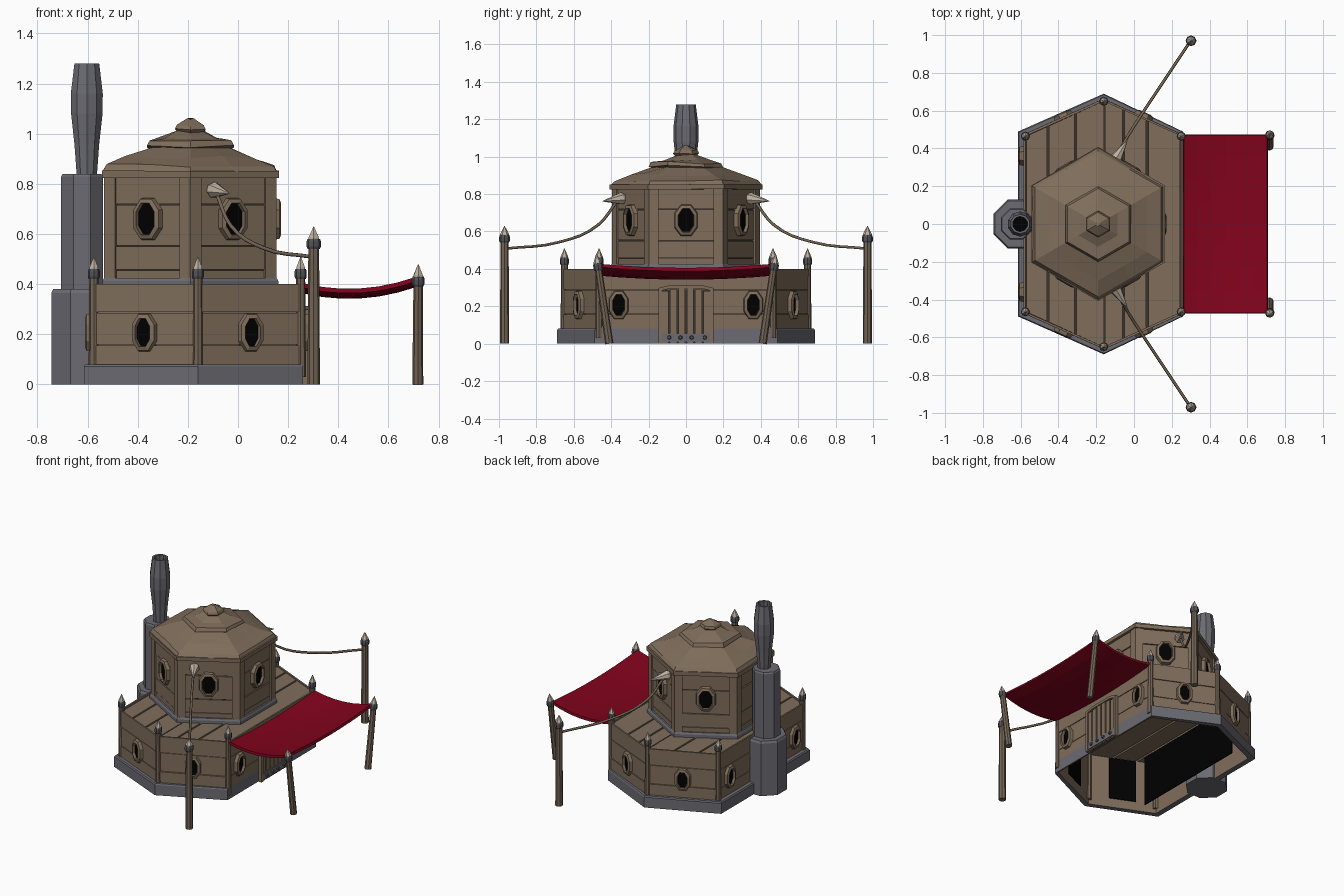
import bpy, bmesh, math, random
from mathutils import Vector, Matrix

if "Cube" in bpy.data.objects:
    bpy.data.objects.remove(bpy.data.objects["Cube"])
random.seed(4)

def material(name, rgb):
    m = bpy.data.materials.new(name)
    m.diffuse_color = (*rgb, 1)
    m.use_nodes = True
    m.node_tree.nodes["Principled BSDF"].inputs["Base Color"].default_value = m.diffuse_color
    return m

WOOD = material("brown wood", (0.215, 0.155, 0.105))
POLE = material("pole wood", (0.175, 0.13, 0.09))
GAP = material("gap brown", (0.045, 0.033, 0.024))
STONE = material("grey stone", (0.145, 0.145, 0.168))
METAL = material("dark metal", (0.085, 0.085, 0.1))
BONE = material("bone", (0.52, 0.44, 0.35))
RED = material("red cloth", (0.225, 0.001, 0.012))
BLACK = material("black", (0.0, 0.0, 0.0))

def mesh(name, verts, faces, mat, M=None):
    bm = bmesh.new()
    vs = [bm.verts.new(M @ Vector(v) if M else v) for v in verts]
    for f in faces:
        bm.faces.new([vs[i] for i in f])
    bmesh.ops.recalc_face_normals(bm, faces=bm.faces)
    me = bpy.data.meshes.new(name)
    bm.to_mesh(me)
    bm.free()
    me.materials.append(mat)
    ob = bpy.data.objects.new(name, me)
    bpy.context.collection.objects.link(ob)
    return ob

def loft(name, rings, mat, M=None, caps=True, loop=False):
    """Skin a list of equally long point rings."""
    n, k = len(rings[0]), len(rings)
    faces = [(i * n + j, i * n + (j + 1) % n, (i + 1) % k * n + (j + 1) % n, (i + 1) % k * n + j)
             for i in range(k if loop else k - 1) for j in range(n)]
    if caps and not loop:
        faces += [tuple(range(n)), tuple(range((k - 1) * n, k * n))]
    return mesh(name, [p for r in rings for p in r], faces, mat, M)

def box(name, M, x, y, z, mat):
    rings = [[(x[0], y[0], h), (x[1], y[0], h), (x[1], y[1], h), (x[0], y[1], h)] for h in z]
    return loft(name, rings, mat, M)

def turned(name, prof, n, at, mat, jitter=0, start=90, odd=1, **kw):
    """Revolve (radius, z) pairs around a vertical axis; odd scales every second corner."""
    rings = []
    for r, z in prof:
        ring = []
        for i in range(n):
            a, k = math.radians(start + 360 * i / n), r * (odd if i % 2 else 1)
            ring.append((at[0] + k * math.cos(a), at[1] + k * math.sin(a),
                         z + random.uniform(-jitter, jitter)))
        rings.append(ring)
    return loft(name, rings, mat, **kw)

def rod(name, a, b, prof, n, mat):
    """Turned rod from a to b; prof holds (radius, fraction along)."""
    a, b = Vector(a), Vector(b)
    M = Matrix.Translation(a) @ (b - a).to_track_quat('Z', 'Y').to_matrix().to_4x4()
    return turned(name, [(r, t * (b - a).length) for r, t in prof], n, (0, 0), mat, M=M)

def wall_frame(p, q):
    """Local x along the wall, y outward, z up; origin at wall middle on the ground."""
    p, q = Vector((*p, 0)), Vector((*q, 0))
    x = (q - p).normalized()
    y = Vector((x.y, -x.x, 0))
    M = Matrix((x, y, (0, 0, 1))).transposed().to_4x4()
    return Matrix.Translation((p + q) / 2) @ M, (q - p).length / 2

def window(name, M, x, z, w, h):
    def octagon(k, y):
        c = 0.45
        pts = [(1, c), (c, 1), (-c, 1), (-1, c), (-1, -c), (-c, -1), (c, -1), (1, -c)]
        return [(x + px * (w - k), y, z + pz * (h - k)) for px, pz in pts]
    loft(name + "_frame", [octagon(0, 0.0), octagon(0.006, 0.03), octagon(0.022, 0.036),
                           octagon(0.026, 0.0)], WOOD, M, loop=True)
    mesh(name + "_pane", octagon(0.024, 0.018), [tuple(range(8))], BLACK, M)

def spiked_post(name, base, top, r):
    """Wooden post with a metal cuff and a bone tip."""
    base, top = Vector(base), Vector(top)
    d = (top - base).normalized()
    rod(name, base, top - d * 0.05, [(r, 0), (r * 0.85, 1)], 8, POLE)
    rod(name + "_cuff", top - d * 0.09, top - d * 0.05,
        [(r * 0.95, 0), (r * 1.15, 0.25), (r * 1.15, 0.75), (r, 1)], 8, METAL)
    rod(name + "_tip", top - d * 0.055, top, [(r * 0.95, 0), (r * 0.95, 0.2), (0.001, 1)], 6, BONE)

# ---- Lower storey footprint: stretched hexagon, counter-clockwise
def footprint(o=0):
    return [(0.25 + o, -0.465 - o * .6), (0.25 + o, 0.465 + o * .6), (-0.16, 0.65 + o),
            (-0.575 - o, 0.465 + o * .6), (-0.575 - o, -0.465 - o * .6), (-0.16, -0.65 - o)]

def level(o, z):
    return [(min(x, 0.26), y, z) for x, y in footprint(o)]

loft("stone_base", [level(0.002, 0), level(0.04, 0), level(0.04, 0.072), level(0.034, 0.08),
                    level(0.002, 0.08)], STONE, loop=True)
loft("lower_shell", [level(0, 0.0), level(0, 0.38)], WOOD, caps=False)
mesh("deck_underlay", level(0, 0.38), [tuple(range(6))], GAP)

# Lower walls: three horizontal planks each, windows and dark inner panels
pts = footprint()
for i in range(6):
    M, half = wall_frame(pts[i], pts[(i + 1) % 6])
    low = 0.0 if i == 0 else 0.08
    for z0, z1 in ((low, 0.155), (0.159, 0.286), (0.29, 0.40)):
        y = random.uniform(0.009, 0.013)
        box("wall_plank", M, (-half, half), (0, y), (z0, z1), WOOD)
    for x in ((-0.36, 0.36) if i in (0, 3) else (0,)):
        window("lower_window", M, x, 0.207, 0.054, 0.078)
        if i != 3:
            box("inner_panel", M, (x - 0.09, x + 0.09), (-0.012, -0.006), (0.06, 0.36), BLACK)
    if i == 3:
        box("inner_back_panel", M, (-0.44, 0.44), (-0.116, -0.11), (0.01, 0.365), BLACK)
    spiked_post("corner_post", (*pts[i], 0.03), (*pts[i], 0.51), 0.021)

# Deck planks running along y, clipped to the footprint
edges = [-0.575, -0.455, -0.31, -0.16, -0.055, 0.07, 0.25]
for a, b in zip(edges, edges[1:]):
    a, b = a + 0.006, b - (0 if b == -0.16 else 0.006)
    ya, yb = (0.65 - 0.45 * abs(v + 0.16) for v in (a, b))
    loft("deck_plank", [[(a, -ya, z), (b, -yb, z), (b, yb, z), (a, ya, z)] for z in (0.368, 0.392)], WOOD)

# Door on the +x wall
M, half = wall_frame(pts[0], pts[1])
box("door_back", M, (-0.13, 0.13), (0.012, 0.018), (0, 0.29), GAP)
for k in range(6):
    x = -0.112 + k * 0.0448
    top = 0.298 - abs(k - 2.5) * 0.006
    box("door_slat", M, (x - 0.018, x + 0.018), (0.015, 0.03), (0, top), WOOD)
for s in (-1, 1):
    box("door_jamb", M, (s * 0.137 - 0.01, s * 0.137 + 0.01), (0.01, 0.036), (0, 0.285), WOOD)
loft("door_lintel", [[(x, 0.01, z), (x, 0.036, z), (x, 0.036, z + 0.018), (x, 0.01, z + 0.018)]
                     for x, z in ((-0.147, 0.28), (-0.09, 0.294), (0.09, 0.294), (0.147, 0.28))], WOOD, M)
box("door_band", M, (-0.13, 0.13), (0.02, 0.035), (0.008, 0.055), STONE)
for y in (-0.09, -0.03, 0.03, 0.1):
    rod("door_rivet", (0.28, y, 0.033), (0.296, y, 0.033), [(0.013, 0), (0.009, 1)], 6, METAL)

# ---- Upper storey: regular hexagonal tower
C = (-0.19, 0.0)
turned("tower_plinth", [(0.405, 0.38), (0.405, 0.412), (0.397, 0.425)], 6, C, STONE)
turned("tower_shell", [(0.376, 0.39), (0.376, 0.84)], 6, C, GAP, caps=False)
hexa = [(C[0] + 0.376 * math.cos(math.radians(a)), 0.376 * math.sin(math.radians(a)))
        for a in range(-30, 330, 60)]
for i in range(6):
    M, half = wall_frame(hexa[i], hexa[(i + 1) % 6])
    for z0, z1 in ((0.425, 0.455), (0.459, 0.55), (0.555, 0.715), (0.72, 0.835)):
        box("tower_plank", M, (-half, half), (0, random.uniform(0.006, 0.01)), (z0, z1), WOOD)
    for s in (-1, 1):
        xs = sorted((s * (half - 0.04), s * (half + 0.009)))
        box("tower_corner_board", M, xs, (0, 0.018), (0.415, 0.835), WOOD)
    if i != 3:
        window("tower_window", M, 0, 0.66, 0.064, 0.085)

# Roof in three uneven tiers
turned("roof_lower", [(0.35, 0.825), (0.408, 0.825), (0.408, 0.852)], 6, C, WOOD, 0.002)
turned("roof_slope", [(0.404, 0.845), (0.385, 0.874), (0.30, 0.904), (0.17, 0.95)], 12, C, WOOD,
       0.008, odd=0.866)
turned("roof_middle", [(0.17, 0.936), (0.2, 0.945), (0.188, 0.97), (0.12, 0.988), (0.06, 1.01)],
       6, C, WOOD, 0.01)
turned("roof_cap", [(0.05, 0.998), (0.07, 1.018), (0.062, 1.032), (0.012, 1.06)], 6, C, WOOD, 0.004)

# ---- Chimney
turned("chimney_foot", [(0.14, 0), (0.14, 0.365), (0.132, 0.38)], 8, (-0.615, 0), STONE, start=22.5)
turned("chimney_shaft", [(0.09, 0.37), (0.09, 0.83), (0.084, 0.84)], 8, (-0.622, 0), STONE, start=22.5)
turned("chimney_pipe", [(0.042, 0.83), (0.052, 0.96), (0.066, 1.08), (0.067, 1.16), (0.052, 1.28),
                        (0.04, 1.28), (0.045, 1.16)], 10, (-0.603, 0), STONE)
turned("chimney_soot", [(0.046, 1.19), (0.046, 1.195)], 10, (-0.603, 0), BLACK)

# ---- Sagging cloth awning
def cloth(u, v):
    x = 0.262 + 0.445 * u
    z = 0.385 + 0.025 * u - 0.13 * u * (1 - u) + 0.022 * (v * v - 0.6)
    return (x, 0.472 * v, z)
nu, nv = 6, 8
grid = [cloth(i / nu, -1 + 2 * j / nv) for i in range(nu + 1) for j in range(nv + 1)]
w = nv + 1
awning = mesh("awning", grid, [(i * w + j, (i + 1) * w + j, (i + 1) * w + j + 1, i * w + j + 1)
                               for i in range(nu) for j in range(nv)], RED)
solid = awning.modifiers.new("thickness", 'SOLIDIFY')
solid.thickness, solid.offset = 0.018, 0

# ---- Awning poles, horns, ropes and outer poles on both sides
for s in (-1, 1):
    spiked_post("awning_pole", (0.717, s * 0.41, 0), (0.719, s * 0.48, 0.48), 0.022)
    spiked_post("outer_pole", (0.302, s * 0.97, 0), (0.302, s * 0.97, 0.63), 0.025)
    rod("horn", (-0.105, s * 0.33, 0.778), (-0.035, s * 0.445, 0.762),
        [(0.026, 0), (0.033, 0.15), (0.02, 0.5), (0.002, 1)], 7, BONE)
    curve = bpy.data.curves.new("rope", 'CURVE')
    curve.dimensions = '3D'
    curve.bevel_depth, curve.bevel_resolution, curve.resolution_u = 0.008, 1, 4
    path = [(-0.085, 0.37, 0.76), (-0.03, 0.47, 0.635), (0.1, 0.67, 0.545), (0.3, 0.97, 0.508)]
    sp = curve.splines.new('BEZIER')
    sp.bezier_points.add(len(path) - 1)
    for p, (x, y, z) in zip(sp.bezier_points, path):
        p.co = (x, s * y, z)
        p.handle_left_type = p.handle_right_type = 'AUTO'
    curve.materials.append(POLE)
    bpy.context.collection.objects.link(bpy.data.objects.new("rope", curve))
